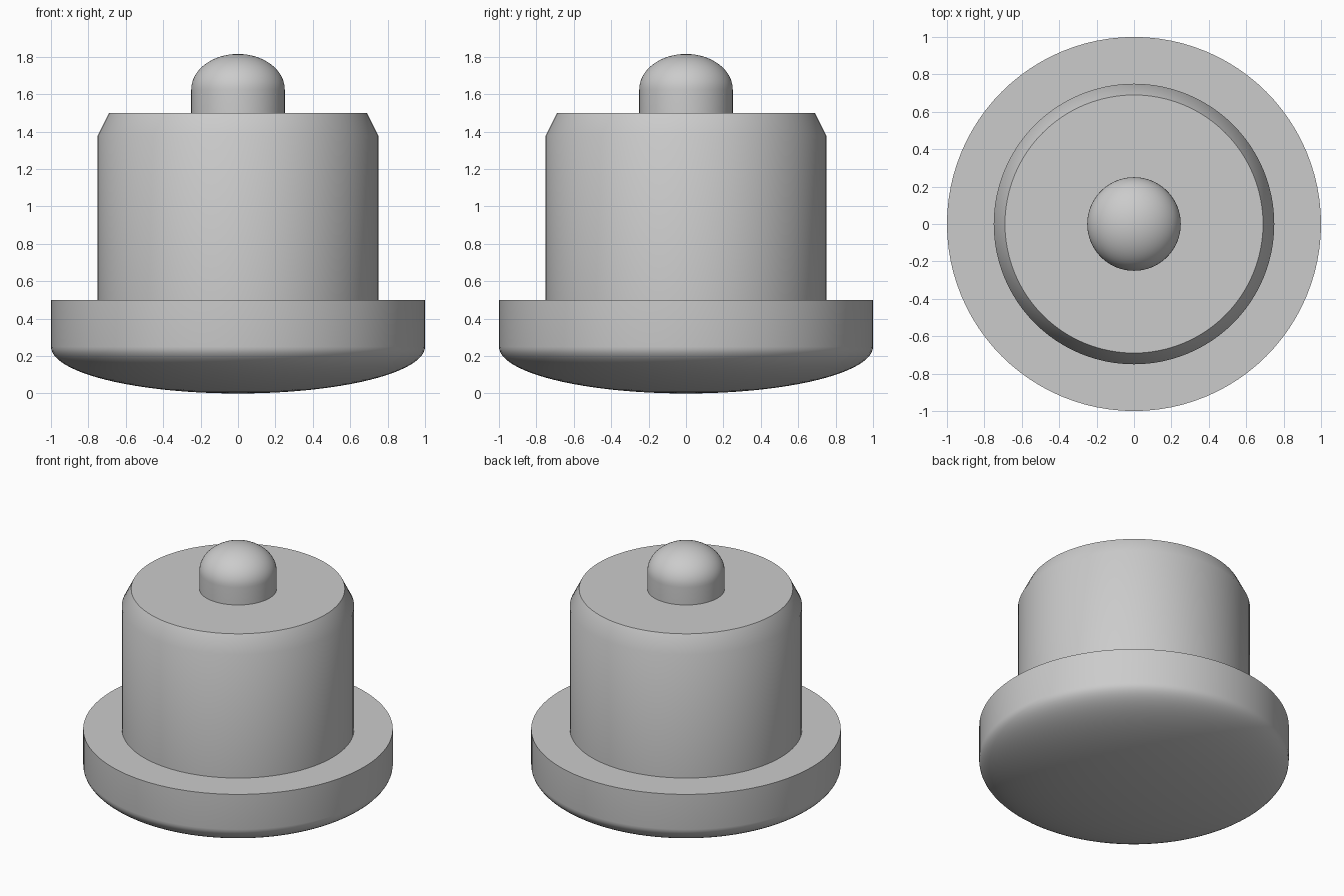
import bpy
import bmesh
from math import sin, cos, pi, radians
from mathutils import Matrix

SEGMENTS = 96

cube = bpy.data.objects.get("Cube")
if cube:
    bpy.data.objects.remove(cube, do_unlink=True)

grey = bpy.data.materials.new("plain_grey")
grey.use_nodes = True
colour = (0.6, 0.6, 0.6, 1.0)
grey.diffuse_color = colour
grey.node_tree.nodes["Principled BSDF"].inputs["Base Color"].default_value = colour


def arc(radius, height, z, start, end, steps=16):
    """Quarter ellipse in (r, z), centred on the axis at height z."""
    angles = [start + (end - start) * i / steps for i in range(steps + 1)]
    return [(abs(radius * cos(a)), z + height * sin(a)) for a in angles]


def lathe(name, profile):
    """Turn an (r, z) profile around the vertical axis."""
    bm = bmesh.new()
    verts = [bm.verts.new((r, 0, z)) for r, z in profile]
    edges = [bm.edges.new(pair) for pair in zip(verts, verts[1:])]
    bmesh.ops.spin(bm, geom=verts + edges, cent=(0, 0, 0), axis=(0, 0, 1),
                   angle=2 * pi, steps=SEGMENTS, use_merge=True)
    bmesh.ops.remove_doubles(bm, verts=bm.verts, dist=0.0001)
    bmesh.ops.recalc_face_normals(bm, faces=bm.faces)
    mesh = bpy.data.meshes.new(name)
    bm.to_mesh(mesh)
    bm.free()
    mesh.materials.append(grey)
    obj = bpy.data.objects.new(name, mesh)
    bpy.context.collection.objects.link(obj)
    bpy.ops.object.select_all(action="DESELECT")
    obj.select_set(True)
    bpy.context.view_layer.objects.active = obj
    bpy.ops.object.shade_smooth_by_angle(angle=radians(30))
    return obj


# Wide flange with a shallow domed underside
lathe("base_flange", arc(1, 0.25, 0.25, -pi / 2, 0, 24) + [(1, 0.5), (0, 0.5)])

# Main barrel with a chamfered upper rim
lathe("barrel", [(0, 0.49), (0.75, 0.49), (0.75, 1.38), (0.69, 1.5), (0, 1.5)])

# Small pin with a rounded cap
lathe("top_pin", [(0, 1.49), (0.25, 1.49)] + arc(0.25, 0.19, 1.625, 0, pi / 2))
